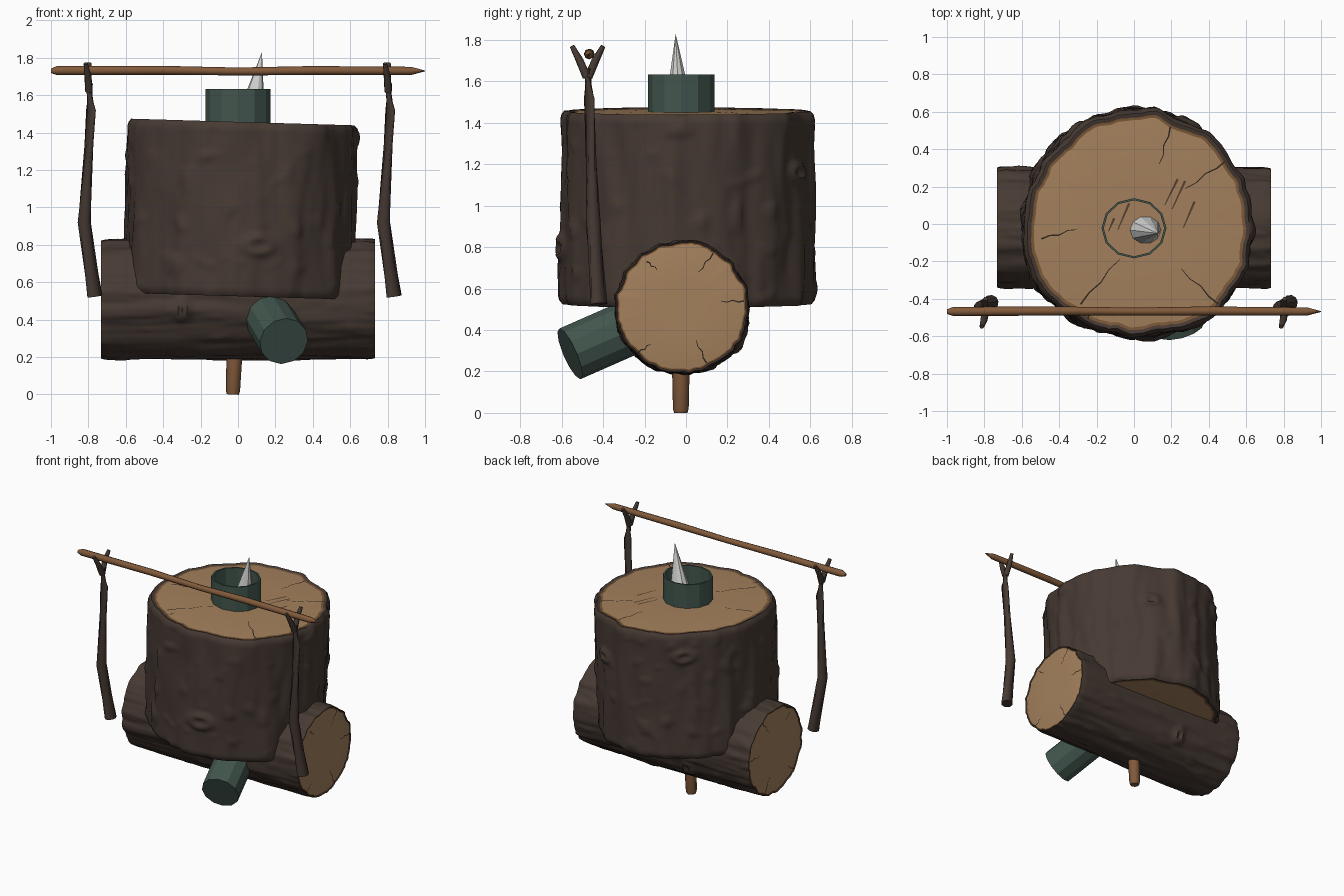
import bpy, bmesh, math
from mathutils import Vector, Matrix, noise

cube = bpy.data.objects.get("Cube")
if cube:
    bpy.data.objects.remove(cube, do_unlink=True)


def material(name, rgb):
    m = bpy.data.materials.new(name)
    m.use_nodes = True
    m.diffuse_color = (*rgb, 1)
    m.node_tree.nodes["Principled BSDF"].inputs["Base Color"].default_value = (*rgb, 1)
    return m


BARK = material("dark bark", (0.062, 0.042, 0.033))
WOOD = material("cut wood", (0.370, 0.218, 0.108))
INNER = material("inner bark", (0.200, 0.098, 0.038))
CRACK = material("crack brown", (0.030, 0.019, 0.013))
SCRATCH = material("scratch brown", (0.090, 0.050, 0.027))
STICK = material("peeled stick", (0.220, 0.102, 0.043))
GREEN = material("dull green", (0.055, 0.094, 0.076))
WHITE = material("pale spike", (0.68, 0.68, 0.67))


def finish(name, bm, mats, smooth_angle=None, matrix=None):
    bmesh.ops.recalc_face_normals(bm, faces=bm.faces[:])
    mesh = bpy.data.meshes.new(name)
    bm.to_mesh(mesh)
    bm.free()
    for m in mats:
        mesh.materials.append(m)
    ob = bpy.data.objects.new(name, mesh)
    bpy.context.collection.objects.link(ob)
    if matrix:
        ob.matrix_world = matrix
    if smooth_angle:
        bpy.ops.object.select_all(action='DESELECT')
        ob.select_set(True)
        bpy.context.view_layer.objects.active = ob
        bpy.ops.object.shade_smooth_by_angle(angle=math.radians(smooth_angle))
    return ob


def bridge(bm, a, b, mat=0):
    n = len(a)
    for i in range(n):
        bm.faces.new((a[i], a[(i + 1) % n], b[(i + 1) % n], b[i])).material_index = mat


def tube(bm, path, sides):
    """Round rod through (x, y, z, radius) points, closed at both ends."""
    pts = [Vector(p[:3]) for p in path]
    rings = []
    for i, p in enumerate(pts):
        axis = pts[min(i + 1, len(pts) - 1)] - pts[max(i - 1, 0)]
        turn = axis.to_track_quat('Z', 'Y')
        rings.append([bm.verts.new(p + turn @ Vector((math.cos(a), math.sin(a), 0)) * path[i][3])
                      for a in (math.tau * k / sides for k in range(sides))])
    for a, b in zip(rings, rings[1:]):
        bridge(bm, a, b)
    bm.faces.new(rings[0][::-1])
    bm.faces.new(rings[-1])


def rod(name, path, sides, mat, smooth_angle=None):
    bm = bmesh.new()
    tube(bm, path, sides)
    return finish(name, bm, [mat], smooth_angle)


def turn_gap(a, degrees):
    return (a - math.radians(degrees) + math.pi) % math.tau - math.pi


def bark_log(name, radius, length, face, knots, swells, seed, matrix):
    """Barked log along local z; face is the share of the radius that is bare wood."""
    bm = bmesh.new()
    sides, rows, half = 160, 56, length / 2

    def reach(a, z):
        c, s = math.cos(a), math.sin(a)
        ridges = noise.noise(Vector((c * 5 + seed, s * 5, z * 1.3)))
        fine = noise.noise(Vector((c * 11, s * 11 + seed, z * 4)))
        chips = max(0, noise.noise(Vector((c * 6, s * 6 + seed, z * 9))) - 0.25)
        r = radius * (1 + 0.045 * ridges + 0.016 * fine + 0.05 * chips)
        for angle, width, amount in swells:
            r += amount * math.exp(-(turn_gap(a, angle) / math.radians(width)) ** 2)
        for angle, kz, size in knots:
            d = math.hypot(turn_gap(a, angle) * radius / size, (z - kz) / (size * 0.65))
            r += 0.022 * math.exp(-4 * (d - 0.9) ** 2) if d < 3 else 0
        return r

    def ring(share, z):
        return [bm.verts.new((math.cos(a) * reach(a, z) * share, math.sin(a) * reach(a, z) * share, z))
                for a in (math.tau * k / sides for k in range(sides))]

    # Rim profile from the bare face outward: share of radius, drop from the end
    rim = [(0.35, 0), (face - 0.025, 0), (face, 0.002), (face + 0.012, -0.003),
           ((1 + face) / 2, -0.004), (0.99, 0.012)]
    mats = [1, 2, 0, 0, 0]
    bottom = [ring(s, -half + d) for s, d in rim]
    top = [ring(s, half - d) for s, d in rim]
    for rings in (bottom, top):
        for (a, b), m in zip(zip(rings, rings[1:]), mats):
            bridge(bm, a, b, m)
        bm.faces.new(rings[0]).material_index = 1
    previous = bottom[-1]
    for k in range(rows + 1):
        row = ring(1, -half + 0.035 + (length - 0.07) * k / rows)
        bridge(bm, previous, row)
        previous = row
    bridge(bm, previous, top[-1])
    return finish(name, bm, [BARK, WOOD, INNER], 50, matrix)


def slits(name, lines, height, width, matrix, jag, mat):
    """Thin tapering plates lying on a cut face, widest at the far end."""
    bm = bmesh.new()
    for x0, y0, x1, y1 in lines:
        a, b = Vector((x0, y0, height)), Vector((x1, y1, height))
        side = (b - a).cross(Vector((0, 0, 1))).normalized()
        left, right = [], []
        for k in range(5):
            t = k / 4
            mid = a.lerp(b, t) + side * jag * (0, 1, -0.6, 0.8, 0)[k]
            w = width * (0.4 + 0.6 * t) / 2
            left.append(bm.verts.new(mid + side * w))
            right.append(bm.verts.new(mid - side * w))
        for k in range(4):
            bm.faces.new((left[k], left[k + 1], right[k + 1], right[k]))
    return finish(name, bm, [mat], None, matrix)


# Upright stump body, leaning slightly
stump_place = Matrix.Translation((0.010, 0, 0.991)) @ Matrix.Rotation(math.radians(1.7), 4, 'Y')
bark_log("stump_body", 0.603, 0.924, 0.935,
         [(-80, -0.19, 0.07), (62, 0.18, 0.055), (125, 0.3, 0.06)],
         [(-45, 24, 0.032), (215, 18, 0.022), (92, 25, 0.014)], 3.7, stump_place)
slits("stump_cracks", [(0.11, 0.32, 0.17, 0.52), (0.25, 0.19, 0.47, 0.34), (-0.1, -0.19, -0.31, -0.43),
                       (0.23, -0.24, 0.43, -0.43), (-0.33, -0.03, -0.52, -0.08), (-0.24, -0.45, -0.27, -0.51)],
      0.465, 0.009, stump_place, 0.008, CRACK)
slits("stump_scratches", [(0.14, 0.10, 0.21, 0.24), (0.18, 0.08, 0.25, 0.23), (0.24, -0.02, 0.30, 0.12),
                          (-0.11, -0.03, -0.05, 0.11), (-0.16, -0.04, -0.13, 0.03)],
      0.465, 0.013, stump_place, 0, SCRATCH)

# Cross log lying along x
log_place = Matrix.Translation((0, -0.02, 0.51)) @ Matrix.Rotation(math.radians(90), 4, 'Y')
bark_log("cross_log", 0.323, 1.456, 0.955,
         [(-80, -0.3, 0.05), (60, -0.2, 0.05)], [], 8.2, log_place)
end_cracks = [(-0.03, 0.19, -0.03, 0.30), (-0.18, -0.12, -0.22, -0.17), (-0.17, 0.08, -0.26, 0.15),
              (0.16, 0.07, 0.27, 0.12), (0.18, -0.15, 0.22, -0.21)]
for name, end in (("left", 1), ("right", -1)):
    slits(name + "_log_cracks", end_cracks, end * 0.731, 0.008, log_place, 0.006, CRACK)

# Forked upright sticks, the same stick set on both sides
for name, x in (("right", -0.8), ("left", 0.8)):
    bm = bmesh.new()
    tube(bm, [(x + 0.035, -0.42, 0.525, 0.041), (x - 0.022, -0.448, 0.92, 0.036),
              (x + 0.014, -0.468, 1.52, 0.026), (x + 0.002, -0.475, 1.66, 0.023)], 10)
    for s in (-1, 1):
        tube(bm, [(x + 0.003, -0.475 + s * 0.004, 1.62, 0.020), (x - 0.002, -0.475 + s * 0.038, 1.70, 0.019),
                  (x - 0.004 + s * 0.01, -0.475 + s * 0.075, 1.77, 0.012)], 8)
    finish(name + "_forked_stick", bm, [BARK], 50)

# Spit bar resting in the forks
rod("spit_bar", [(-1, -0.468, 1.73, 0.012), (-0.965, -0.468, 1.732, 0.025), (-0.4, -0.465, 1.733, 0.024),
                 (0, -0.468, 1.727, 0.021), (0.4, -0.465, 1.732, 0.024), (0.925, -0.468, 1.73, 0.022),
                 (1, -0.468, 1.73, 0.002)], 8, STICK, 50)

# Peg under the log
rod("bottom_peg", [(-0.028, -0.025, 0, 0.032), (-0.027, -0.025, 0.02, 0.038),
                   (-0.018, -0.025, 0.24, 0.043)], 8, STICK, 50)

# Green spout poking out of the front
rod("front_spout", [(0.245, -0.56, 0.285, 0.133), (0.135, -0.15, 0.465, 0.133)], 12, GREEN)

# Open green collar on top
bm = bmesh.new()
bmesh.ops.create_cone(bm, cap_ends=False, segments=12, radius1=0.161, radius2=0.161, depth=0.2)
collar = finish("top_collar", bm, [GREEN], None,
                Matrix.Translation((0, -0.023, 1.534)) @ Matrix.Diagonal((1.08, 1, 1, 1)))
wall = collar.modifiers.new("wall", 'SOLIDIFY')
wall.thickness = 0.011

# Leaning spike inside the collar
bm = bmesh.new()
base = [bm.verts.new((0.06 + math.cos(a) * 0.085, -0.032 + math.sin(a) * 0.075, 1.445))
        for a in (math.tau * k / 10 for k in range(10))]
tip = bm.verts.new((0.128, -0.05, 1.83))
for k in range(10):
    bm.faces.new((base[k], base[(k + 1) % 10], tip))
bm.faces.new(base[::-1])
finish("top_spike", bm, [WHITE])
